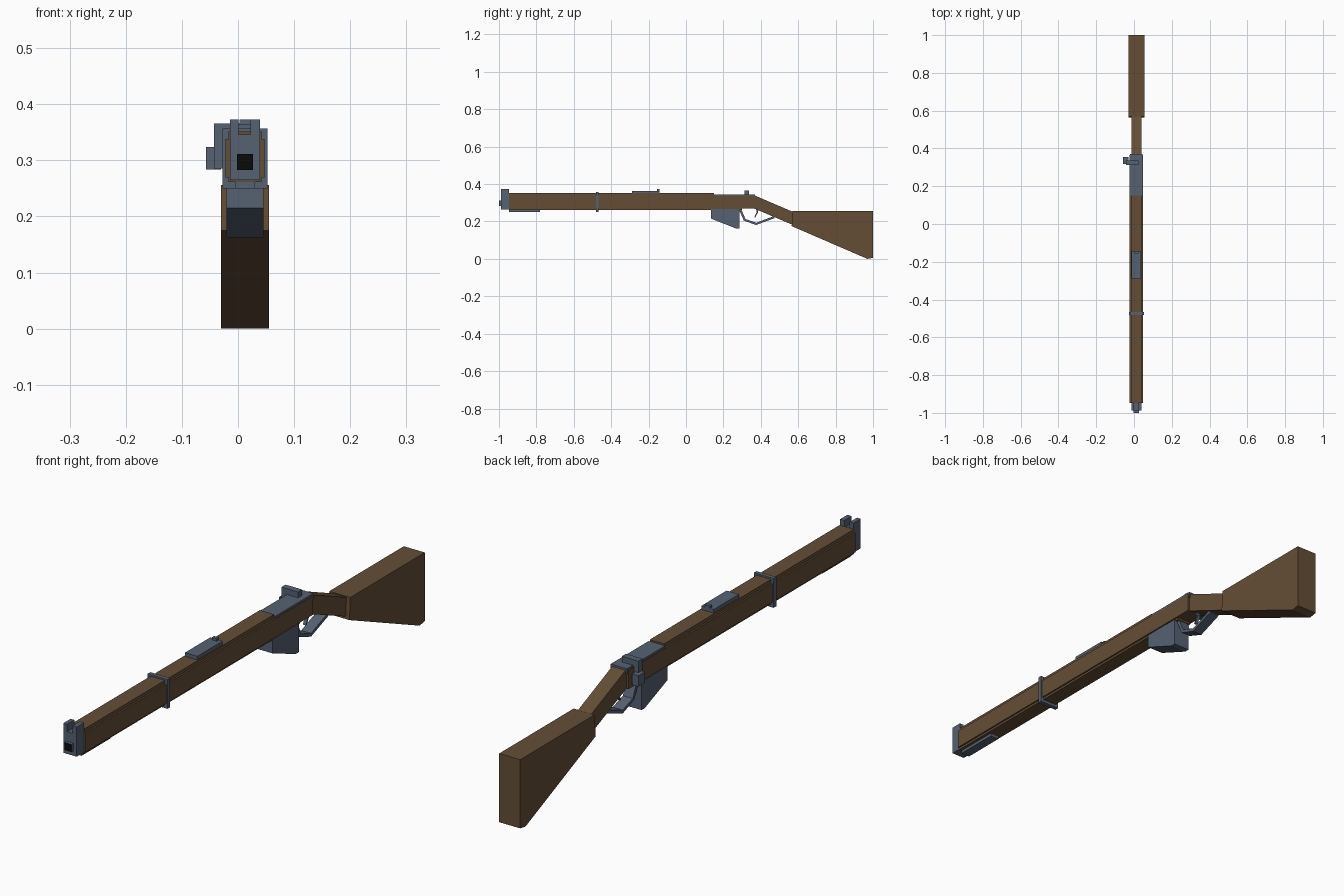
import bpy, bmesh

if "Cube" in bpy.data.objects:
    bpy.data.objects.remove(bpy.data.objects["Cube"])


def material(name, rgb):
    m = bpy.data.materials.new(name)
    m.diffuse_color = (*rgb, 1)
    m.use_nodes = True
    m.node_tree.nodes["Principled BSDF"].inputs["Base Color"].default_value = m.diffuse_color
    return m


WOOD = material("brown wood", (0.127, 0.076, 0.037))
STEEL = material("blue grey steel", (0.092, 0.122, 0.170))
BLACK = material("bore black", (0.003, 0.003, 0.003))
CX = 0.0125  # centre plane of the rifle


def finish(name, bm, mat):
    bmesh.ops.recalc_face_normals(bm, faces=bm.faces)
    me = bpy.data.meshes.new(name)
    bm.to_mesh(me)
    bm.free()
    me.materials.append(mat)
    ob = bpy.data.objects.new(name, me)
    bpy.context.collection.objects.link(ob)
    return ob


def side_profile(name, pts, x0, x1, mat):
    """Closed (y, z) outline extruded across x."""
    bm = bmesh.new()
    a = [bm.verts.new((x0, y, z)) for y, z in pts]
    b = [bm.verts.new((x1, y, z)) for y, z in pts]
    bm.faces.new(a)
    bm.faces.new(b[::-1])
    n = len(pts)
    for i in range(n):
        j = (i + 1) % n
        bm.faces.new((a[i], a[j], b[j], b[i]))
    return finish(name, bm, mat)


def box(name, x0, x1, y0, y1, z0, z1, mat):
    return side_profile(name, [(y0, z0), (y1, z0), (y1, z1), (y0, z1)], x0, x1, mat)


def front_profile(name, pts, y0, y1, mat):
    """Closed (x, z) outline extruded along y."""
    bm = bmesh.new()
    f = bm.faces.new([bm.verts.new((x, y0, z)) for x, z in pts])
    r = bmesh.ops.extrude_face_region(bm, geom=[f])
    for v in r["geom"]:
        if isinstance(v, bmesh.types.BMVert):
            v.co.y = y1
    return finish(name, bm, mat)


# Wooden fore-end with narrower upper and lower strips
box("fore_end", CX - 0.035, CX + 0.035, -0.947, 0.365, 0.269, 0.338, WOOD)
box("upper_handguard", CX - 0.029, CX + 0.029, -0.947, 0.15, 0.338, 0.351, WOOD)
box("lower_fore_end", CX - 0.029, CX + 0.029, -0.947, 0.30, 0.261, 0.269, WOOD)

# Grip and butt
side_profile("grip", [(0.365, 0.269), (0.575, 0.180), (0.575, 0.250), (0.365, 0.340)],
             CX - 0.027, CX + 0.027, WOOD)
side_profile("butt", [(0.565, 0.175), (0.97, 0.0), (1.0, 0.005), (1.0, 0.256), (0.57, 0.256)],
             CX - 0.0425, CX + 0.0425, WOOD)

# Receiver cover
box("receiver_cover", CX - 0.033, CX + 0.033, 0.15, 0.37, 0.325, 0.345, STEEL)

# Nose cap with two sight ears, muzzle and the plate below
front_profile("nose_cap", [(CX - 0.027, 0.265), (CX + 0.027, 0.265), (CX + 0.027, 0.373),
                           (CX + 0.010, 0.373), (CX + 0.010, 0.346), (CX - 0.012, 0.346),
                           (CX - 0.012, 0.373), (CX - 0.027, 0.373)],
              -0.988, -0.946, STEEL)
muzzle = box("muzzle", CX - 0.0145, CX + 0.0145, -1.0, -0.985, 0.283, 0.311, STEEL)
muzzle.data.materials.append(BLACK)
for p in muzzle.data.polygons:
    if p.normal.y < -0.9:
        p.material_index = 1
box("nose_plate", CX - 0.018, CX + 0.018, -0.947, -0.78, 0.250, 0.266, STEEL)

# Barrel band
box("barrel_band", CX - 0.040, CX + 0.040, -0.482, -0.467, 0.250, 0.357, STEEL)

# Rear sight
box("rear_sight_base", CX - 0.025, CX + 0.025, -0.288, -0.142, 0.349, 0.364, STEEL)
box("rear_sight_blade", CX - 0.010, CX + 0.010, -0.155, -0.142, 0.362, 0.373, STEEL)

# Bolt handle: bar across the receiver, arm down the left side, knob
front_profile("bolt_handle", [(-0.043, 0.285), (-0.026, 0.285), (-0.026, 0.342),
                              (0.024, 0.342), (0.024, 0.366), (-0.043, 0.366)],
              0.312, 0.336, STEEL)
box("bolt_knob", -0.057, -0.030, 0.318, 0.356, 0.284, 0.324, STEEL)

# Magazine
side_profile("magazine", [(0.135, 0.266), (0.135, 0.215), (0.268, 0.162),
                          (0.286, 0.162), (0.286, 0.266)],
             CX - 0.033, CX + 0.033, STEEL)

# Trigger guard and trigger
outer = [(0.284, 0.262), (0.309, 0.205), (0.375, 0.181), (0.474, 0.218)]
inner = [(0.470, 0.229), (0.376, 0.193), (0.318, 0.213), (0.297, 0.262)]
side_profile("trigger_guard", outer + inner, CX - 0.020, CX + 0.020, STEEL)
side_profile("trigger", [(0.374, 0.270), (0.378, 0.250), (0.365, 0.222),
                         (0.370, 0.222), (0.386, 0.250), (0.384, 0.270)],
             CX - 0.006, CX + 0.006, STEEL)
